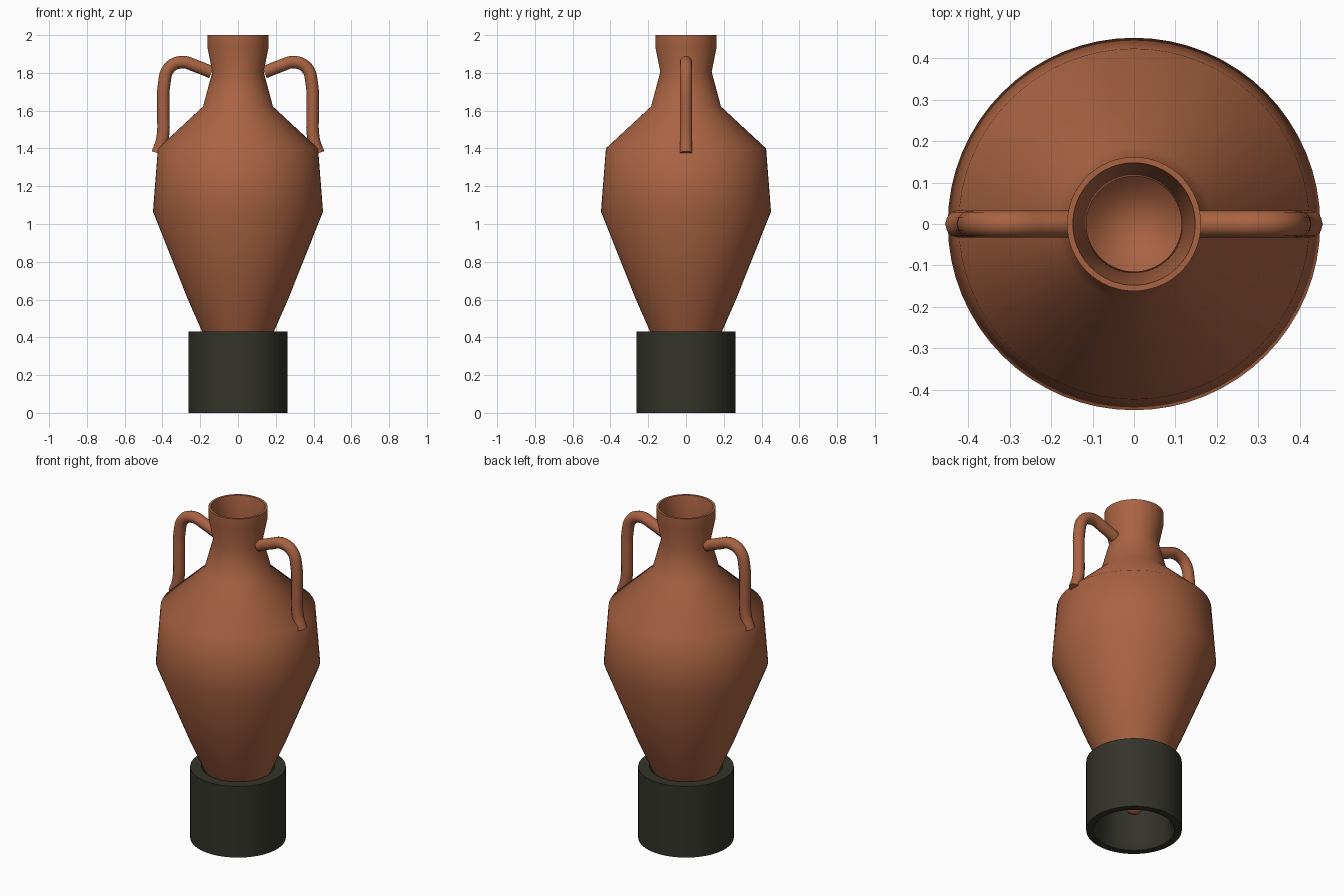
import bpy, math
from mathutils import Vector

cube = bpy.data.objects.get("Cube")
if cube:
    bpy.data.objects.remove(cube, do_unlink=True)


def make_material(name, rgb):
    mat = bpy.data.materials.new(name)
    mat.use_nodes = True
    color = (*rgb, 1.0)
    mat.diffuse_color = color
    bsdf = mat.node_tree.nodes["Principled BSDF"]
    bsdf.inputs["Base Color"].default_value = color
    bsdf.inputs["Roughness"].default_value = 0.8
    return mat


terracotta = make_material("terracotta", (0.40, 0.125, 0.055))
dark_stand = make_material("dark olive", (0.034, 0.034, 0.024))


def shade(obj, angle):
    bpy.ops.object.select_all(action='DESELECT')
    obj.select_set(True)
    bpy.context.view_layer.objects.active = obj
    bpy.ops.object.shade_smooth_by_angle(angle=math.radians(angle))


def lathe(name, profile, mat, angle, segments=64, closed=False):
    """Spin an (r, z) profile, listed outside-up then inside-down, about z."""
    verts, rings = [], []
    for r, z in profile:
        count = segments if r > 0 else 1
        rings.append([len(verts) + i % count for i in range(segments)])
        for i in range(count):
            a = math.tau * i / segments
            verts.append((r * math.cos(a), r * math.sin(a), z))
    pairs = list(zip(rings, rings[1:]))
    if closed:
        pairs.append((rings[-1], rings[0]))
    faces = []
    for low, high in pairs:
        for i in range(segments):
            j = (i + 1) % segments
            face = [low[i], low[j], high[j], high[i]]
            faces.append(list(dict.fromkeys(face)))
    mesh = bpy.data.meshes.new(name)
    mesh.from_pydata(verts, [], faces)
    mesh.materials.append(mat)
    obj = bpy.data.objects.new(name, mesh)
    bpy.context.collection.objects.link(obj)
    shade(obj, angle)
    return obj


# Hollow jar with a pointed base
lathe("jar_body", [
    (0, 0.10), (0.035, 0.115), (0.19, 0.43), (0.265, 0.6), (0.45, 1.065),
    (0.424, 1.40), (0.185, 1.622), (0.136, 1.805), (0.162, 1.935), (0.162, 2.0),
    (0.148, 2.0), (0.115, 1.80), (0.155, 1.61), (0.39, 1.38), (0.41, 1.07),
    (0.16, 0.47), (0.08, 0.36), (0, 0.33)], terracotta, 50)

# Tubular stand, slightly flared inside at the bottom
lathe("stand", [
    (0.262, 0), (0.262, 0.43), (0.20, 0.43), (0.20, 0.05), (0.222, 0)],
    dark_stand, 50, closed=True)


# Looped handles
def add_handle(name, side):
    path = [(0.14, 1.803), (0.22, 1.835), (0.30, 1.857), (0.365, 1.825),
            (0.391, 1.74), (0.395, 1.6), (0.40, 1.45), (0.425, 1.375)]
    curve = bpy.data.curves.new(name, 'CURVE')
    curve.dimensions = '3D'
    curve.bevel_depth = 0.033
    curve.bevel_resolution = 4
    curve.resolution_u = 5
    curve.use_fill_caps = True
    spline = curve.splines.new('BEZIER')
    spline.bezier_points.add(len(path) - 1)
    for point, (x, z) in zip(spline.bezier_points, path):
        point.co = Vector((side * x, 0, z))
        point.handle_left_type = point.handle_right_type = 'AUTO'
    curve.materials.append(terracotta)
    obj = bpy.data.objects.new(name, curve)
    bpy.context.collection.objects.link(obj)
    bpy.ops.object.select_all(action='DESELECT')
    obj.select_set(True)
    bpy.context.view_layer.objects.active = obj
    bpy.ops.object.convert(target='MESH')
    shade(bpy.context.view_layer.objects.active, 50)


for label, side in (("left", 1), ("right", -1)):
    add_handle(label + "_handle", side)
